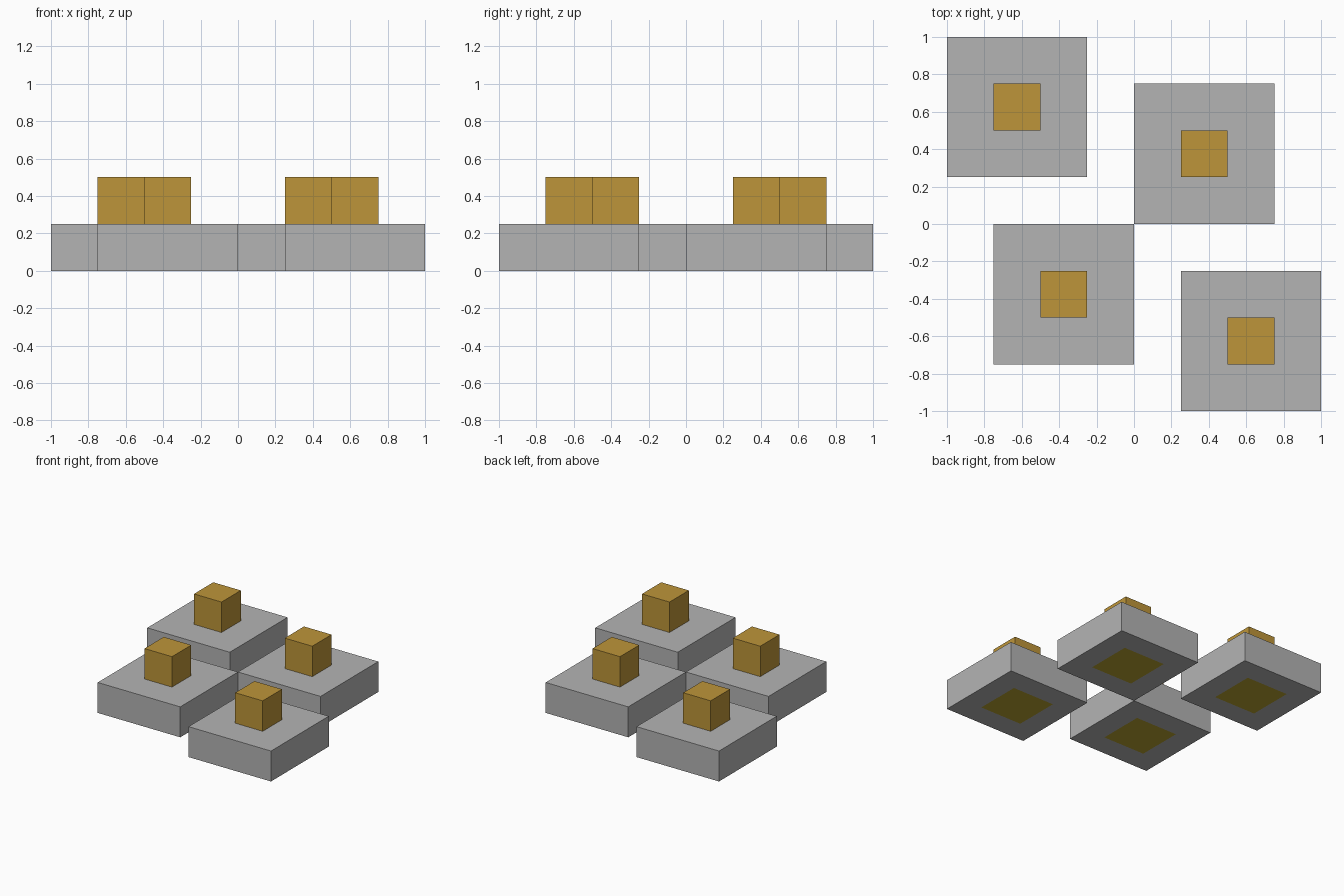
import bpy
import bmesh
from mathutils import Matrix, Vector

default_cube = bpy.data.objects.get("Cube")
if default_cube:
    bpy.data.objects.remove(default_cube, do_unlink=True)


def make_material(name, rgb):
    mat = bpy.data.materials.new(name)
    mat.use_nodes = True
    color = (*rgb, 1.0)
    mat.diffuse_color = color
    mat.node_tree.nodes["Principled BSDF"].inputs["Base Color"].default_value = color
    return mat


grey = make_material("stone grey", (0.456, 0.456, 0.456))
gold = make_material("golden brown", (0.51, 0.30, 0.041))
olive = make_material("olive yellow", (0.479, 0.361, 0.03))


def make_block(name, center, size, materials, patch=None):
    """Box standing on center; an optional square patch is inset underneath."""
    bm = bmesh.new()
    bmesh.ops.create_cube(bm, size=1, matrix=Matrix.Diagonal((*size, 1)))
    bmesh.ops.translate(bm, verts=bm.verts, vec=Vector((0, 0, size[2] / 2)))
    if patch:
        bm.normal_update()
        bottom = min(bm.faces, key=lambda f: f.normal.z)
        bmesh.ops.inset_region(bm, faces=[bottom], thickness=(size[0] - patch) / 2)
        bottom.material_index = 1
    mesh = bpy.data.meshes.new(name)
    bm.to_mesh(mesh)
    bm.free()
    for mat in materials:
        mesh.materials.append(mat)
    obj = bpy.data.objects.new(name, mesh)
    obj.location = center
    bpy.context.collection.objects.link(obj)


# Four slabs in a pinwheel diagonal layout, each carrying a small cube
SLAB, CUBE = 0.75, 0.25
places = {
    "back_right": (-0.625, 0.625),
    "back_left": (0.375, 0.375),
    "front_right": (-0.375, -0.375),
    "front_left": (0.625, -0.625),
}
for label, (x, y) in places.items():
    make_block(label + "_slab", (x, y, 0), (SLAB, SLAB, CUBE), [grey, olive], patch=0.23)
    make_block(label + "_cube", (x, y, CUBE), (CUBE, CUBE, CUBE), [gold])
